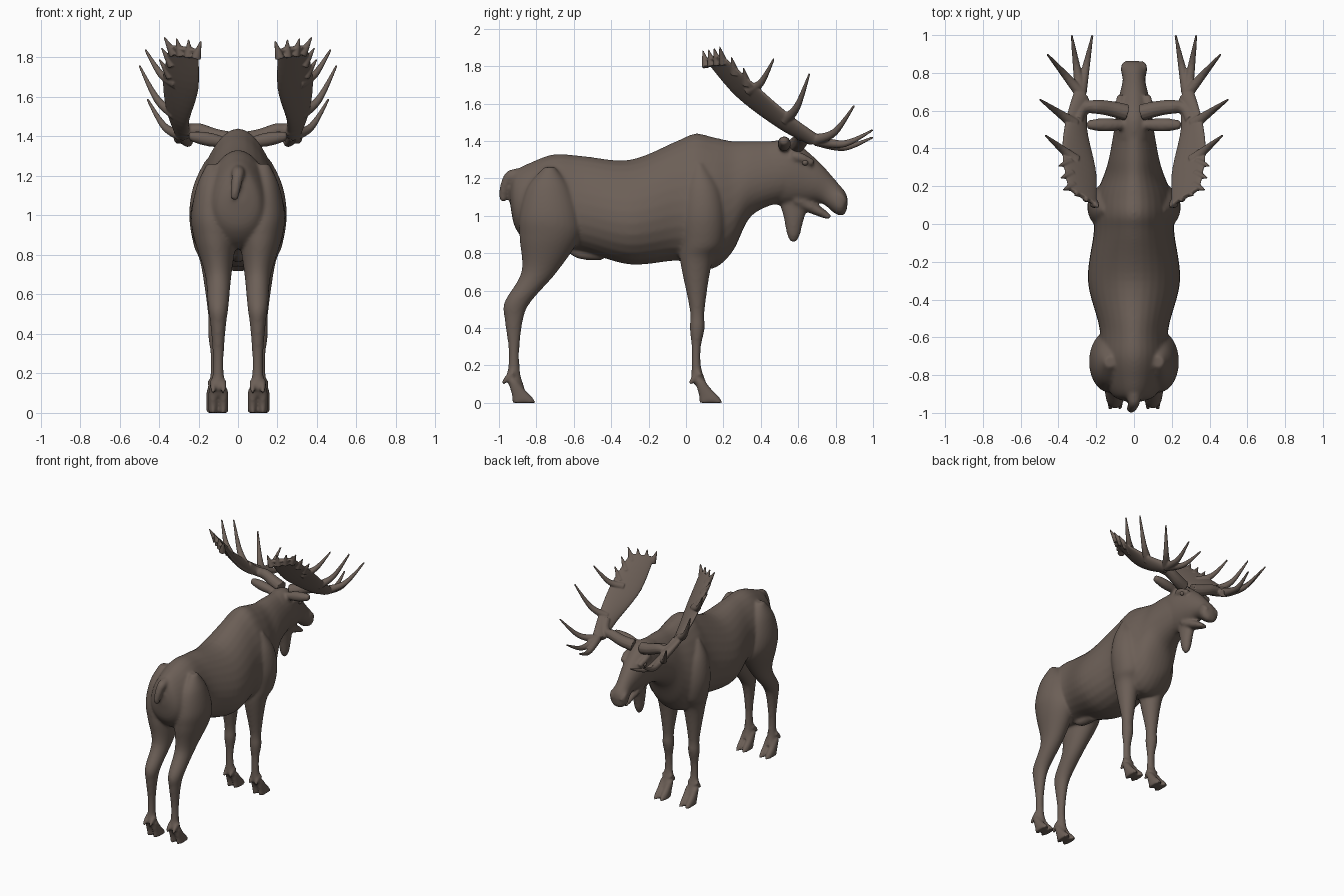
import bpy
import bmesh
import math
from mathutils import Vector

if "Cube" in bpy.data.objects:
    bpy.data.objects.remove(bpy.data.objects["Cube"], do_unlink=True)

brown = bpy.data.materials.new("dark_brown_hide")
brown.use_nodes = True
colour = (0.15, 0.115, 0.095, 1)
brown.diffuse_color = colour
brown.node_tree.nodes["Principled BSDF"].inputs["Base Color"].default_value = colour

SIDES = {"left": 1, "right": -1}


def spline(before, start, end, after, t):
    """Catmull-Rom curve from start to end."""
    bend = 2 * before - 5 * start + 4 * end - after
    twist = 3 * start - before - 3 * end + after
    return start + ((end - before) * t + bend * t ** 2 + twist * t ** 3) / 2


def loft(mesh, rings, taper=0.0, sides=28, steps=6):
    """Skin smooth elliptical rings, each given as centre, axis u, axis v."""
    padded = [rings[0]] + rings + [rings[-1]]
    dense = []
    for four in zip(padded, padded[1:], padded[2:], padded[3:]):
        for step in range(steps):
            dense.append([spline(*axis, step / steps) for axis in zip(*four)])
    dense.append(rings[-1])
    loops = []
    for centre, u, v in dense:
        loop = []
        for corner in range(sides):
            angle = math.tau * corner / sides
            rise = math.sin(angle)
            across = math.cos(angle) * (1 - taper * rise)
            loop.append(mesh.verts.new(centre + u * rise + v * across))
        loops.append(loop)
    for lower, upper in zip(loops, loops[1:]):
        for corner in range(sides):
            previous = corner - 1
            mesh.faces.new((lower[previous], lower[corner], upper[corner], upper[previous]))
    mesh.faces.new(loops[0])
    mesh.faces.new(loops[-1])


def profile(mesh, rows, taper=0.0):
    """Rows hold two outline points in the side plane, a half width and a centre x."""
    rings = []
    for front_y, front_z, back_y, back_z, width, x in rows:
        front, back = Vector((x, front_y, front_z)), Vector((x, back_y, back_z))
        rings.append(((front + back) / 2, (front - back) / 2, Vector((width, 0, 0))))
    loft(mesh, rings, taper)


def tube(mesh, points, thick, thin, side=1):
    """Round tube through the points, tapering from thick to thin."""
    points = [Vector((x * side, y, z)) for x, y, z in points]
    last = len(points) - 1
    rings = []
    for i, point in enumerate(points):
        along = (points[min(i + 1, last)] - points[max(i - 1, 0)]).normalized()
        u = along.orthogonal().normalized() if i == 0 else (u - along * u.dot(along)).normalized()
        radius = thick + (thin - thick) * i / last
        rings.append((point, u * radius, along.cross(u) * radius))
    loft(mesh, rings, sides=12)


def finish(mesh, name):
    """Turn the built mesh into a smooth brown object."""
    bmesh.ops.recalc_face_normals(mesh, faces=mesh.faces)
    data = bpy.data.meshes.new(name)
    mesh.to_mesh(data)
    mesh.free()
    data.materials.append(brown)
    data.shade_smooth()
    part = bpy.data.objects.new(name, data)
    bpy.context.collection.objects.link(part)
    return part


def fuse(part, voxel, rounds):
    """Merge overlapping pieces into one skin and relax the joins."""
    remesh = part.modifiers.new("fuse", "REMESH")
    remesh.mode = "VOXEL"
    remesh.voxel_size = voxel
    remesh.use_smooth_shade = True
    part.modifiers.new("relax", "SMOOTH").iterations = rounds


hide = bmesh.new()

# Trunk and neck: y, top, bottom, half width
trunk = [(-.94, 1.16, 1.06, .04), (-.91, 1.24, .93, .11), (-.82, 1.29, .84, .16),
         (-.7, 1.33, .83, .18), (-.55, 1.32, .81, .18), (-.3, 1.3, .74, .24),
         (-.05, 1.4, .76, .21), (.05, 1.44, .73, .21), (.15, 1.42, .72, .2),
         (.25, 1.4, .81, .16), (.35, 1.4, 1, .13), (.52, 1.4, 1.08, .1)]
profile(hide, [(y, top, y, bottom, width, 0) for y, top, bottom, width in trunk], taper=.2)

# Head, lower jaw and hanging throat flap
head = [(.45, 1.4, .45, 1.06, .1), (.57, 1.4, .53, 1.06, .1), (.7, 1.3, .64, 1.07, .08),
        (.8, 1.19, .72, 1.07, .06), (.86, 1.11, .8, 1.01, .07), (.86, 1.03, .84, 1, .03)]
jaw = [(.6, 1.13, .57, 1.05, .06), (.72, 1.05, .7, 1, .04), (.78, 1, .76, .98, .03)]
flap = [(.67, 1.1, .49, 1.1, .04), (.63, .98, .52, 1, .04),
        (.61, .9, .54, .9, .03), (.59, .86, .56, .86, .01)]
for rows in (head, jaw, flap):
    profile(hide, [(*row, 0) for row in rows])

# Tail and belly sheath
tube(hide, [(0, -.86, 1.22), (0, -.94, 1.21), (-.01, -.97, 1.15), (-.02, -.98, 1.08)], .04, .02)
tube(hide, [(0, -.45, .8), (0, -.57, .8), (0, -.66, .85)], .04, .02)

# Leg outlines: front y, back y, height
fore_leg = [(.09, .05, 1.28), (.18, -.01, 1.15), (.21, -.03, 1), (.2, -.03, .85),
            (.14, -.03, .75), (.1, .02, .5), (.1, .02, .4), (.08, .03, .3),
            (.08, .03, .2), (.1, .03, .13), (.12, .06, .08)]
hind_leg = [(-.7, -.76, 1.26), (-.62, -.85, 1.15), (-.57, -.89, 1), (-.57, -.89, .88),
            (-.69, -.88, .7), (-.83, -.97, .54), (-.87, -.97, .45), (-.89, -.95, .3),
            (-.89, -.95, .2), (-.88, -.96, .13), (-.86, -.94, .08)]
toe = [(.02, -.03, .12), (.06, -.02, .07), (.1, -.01, .03), (.12, -.01, 0)]

for side in SIDES.values():
    for outline, foot, fullness, stance in ((fore_leg, .08, .4, .11), (hind_leg, -.92, .3, .1)):
        # Legs widen with their depth and spread towards the shoulder and hip
        profile(hide, [(front, z, back, z, .01 + fullness * (front - back),
                        side * (stance + max(0, z - .75) / 8 * (z < 1.1)
                                + .03 * (z > 1.1))) for front, back, z in outline])
        # Cloven hooves with dewclaws behind
        for x in (stance - .026, stance + .026):
            profile(hide, [(foot + front, z, foot + back, z, .025, x * side)
                           for front, back, z in toe])
            tube(hide, [(x, foot, .16), (x, foot - .04, .13), (x, foot - .06, .1)],
                 .02, .01, side)
    # Leaf-shaped ears
    ear = []
    for step in range(1, 6):
        size = .008 + .028 * math.sin(math.pi * step / 6)
        centre = Vector((side * step / 20, .525, 1.36 + step / 120))
        ear.append((centre, Vector((0, size, 0)), Vector((0, 0, size))))
    loft(hide, ear)
    # Brow and nostril swellings
    tube(hide, [(.07, .57, 1.32), (.08, .62, 1.31), (.07, .68, 1.28)], .03, .02, side)
    tube(hide, [(.04, .8, 1.12), (.05, .83, 1.1), (.04, .85, 1.07)], .02, .02, side)

fuse(finish(hide, "body_head_and_legs"), voxel=.009, rounds=10)

# Eyes
for label, side in SIDES.items():
    eye = bmesh.new()
    bmesh.ops.create_uvsphere(eye, u_segments=16, v_segments=10, radius=.016)
    finish(eye, label + "_eye").location = (.088 * side, .637, 1.285)

# Antlers: beam, palm edges, then the root and tip of each long tine
beam = [(.04, .59, 1.38), (.12, .61, 1.4), (.2, .62, 1.43), (.27, .61, 1.44), (.3, .55, 1.5)]
inner_edge = [(.24, .65, 1.4), (.25, .5, 1.47), (.2, .27, 1.64), (.2, .1, 1.84)]
outer_edge = [(.31, .72, 1.41), (.36, .55, 1.54), (.38, .38, 1.69), (.35, .19, 1.86)]
inner_edge, outer_edge = ([Vector(p) for p in edge] for edge in (inner_edge, outer_edge))
middles = [a.lerp(b, .6) for a, b in zip(inner_edge, outer_edge)]
long_tines = [(middles[0], (.22, 1, 1.42)), (middles[0], (.33, 1, 1.46)),
              (middles[0], (.46, .9, 1.59)), (middles[1], (.5, .66, 1.76)),
              (middles[2], (.47, .47, 1.84))]

for label, side in SIDES.items():
    antler = bmesh.new()
    tube(antler, beam, .045, .03, side)
    palm = []
    for i, (inner, outer) in enumerate(zip(inner_edge, outer_edge)):
        along = inner_edge[min(i + 1, 3)] - inner_edge[max(i - 1, 0)]
        thickness = (outer - inner).cross(along).normalized() * (.032 - .006 * i)
        ring = ((inner + outer) / 2, (outer - inner) / 2, thickness)
        palm.append([Vector((v.x * side, v.y, v.z)) for v in ring])
    loft(antler, palm)
    # Long tines sag in the middle and curl up to the tip
    for root, tip in long_tines:
        tip = Vector(tip)
        sag = Vector((0, 0, (tip - root).length * .15))
        tube(antler, [root, root.lerp(tip, .5) - sag, tip], .032, .006, side)
    # Short points along the end and the outer edge of the palm
    roots = [inner_edge[3].lerp(outer_edge[3], step / 3) for step in range(4)]
    roots += [outer_edge[2].lerp(outer_edge[3], step / 3) for step in (1, 2)]
    for root in roots:
        lean = Vector(((root.x - .25) / 4, -.01, .045))
        tube(antler, [root - lean, root, root + lean], .026, .004, side)
    fuse(finish(antler, label + "_antler"), voxel=.005, rounds=4)
